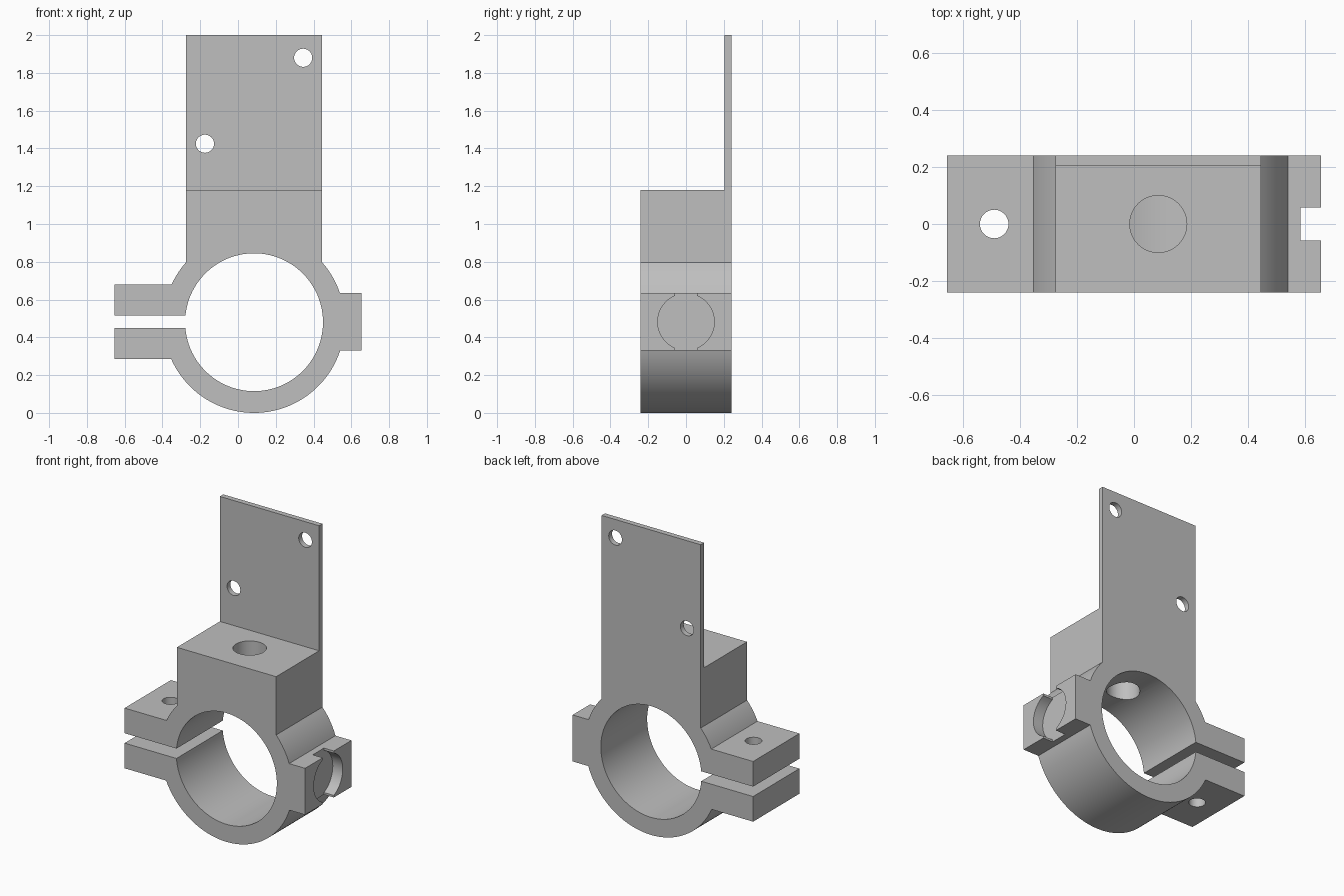
import bpy, bmesh
from math import asin, acos, pi, cos, sin, radians
from mathutils import Matrix, Vector

if "Cube" in bpy.data.objects:
    bpy.data.objects.remove(bpy.data.objects["Cube"])

CX, CZ = 0.085, 0.48          # ring centre
OUTER, BORE = 0.48, 0.365     # ring radii
HALF = 0.24                   # half depth of the clamp

grey = bpy.data.materials.new("plain grey")
grey.use_nodes = True
colour = (0.52, 0.52, 0.52, 1)
grey.diffuse_color = colour
grey.node_tree.nodes["Principled BSDF"].inputs["Base Color"].default_value = colour


def make_object(name, bm):
    bmesh.ops.recalc_face_normals(bm, faces=bm.faces)
    mesh = bpy.data.meshes.new(name)
    bm.to_mesh(mesh)
    bm.free()
    mesh.materials.append(grey)
    obj = bpy.data.objects.new(name, mesh)
    bpy.context.collection.objects.link(obj)
    return obj


def arc(radius, start, end, steps):
    angles = [start + (end - start) * i / steps for i in range(steps + 1)]
    return [(CX + radius * cos(a), CZ + radius * sin(a)) for a in angles]


def box(name, low, high):
    bm = bmesh.new()
    low, high = Vector(low), Vector(high)
    bmesh.ops.create_cube(bm, size=1, matrix=Matrix.Translation((low + high) / 2)
                          @ Matrix.Diagonal((*(high - low), 1)))
    return make_object(name, bm)


def rod(name, centre, radius, length, axis):
    turn = {"X": Matrix.Rotation(pi / 2, 4, "Y"), "Y": Matrix.Rotation(pi / 2, 4, "X"),
            "Z": Matrix.Identity(4)}[axis]
    bm = bmesh.new()
    bmesh.ops.create_cone(bm, cap_ends=True, segments=48, radius1=radius, radius2=radius,
                          depth=length, matrix=Matrix.Translation(centre) @ turn)
    return make_object(name, bm)


# Clamp outline: split ring with two ears, right boss and upright block
ear_x, boss_x, top = -0.655, 0.655, 2.0
ear_low, slot_low, slot_high, ear_high = 0.285, 0.45, 0.515, 0.68
boss_low, boss_high = 0.33, 0.635
block = 0.36


def height_angle(z, radius=OUTER):
    return asin((z - CZ) / radius)


outline = [(ear_x, slot_low), (ear_x, ear_low)]
outline += arc(OUTER, pi - height_angle(ear_low), 2 * pi + height_angle(boss_low), 60)
outline += [(boss_x, boss_low), (boss_x, boss_high)]
outline += arc(OUTER, height_angle(boss_high), acos(block / OUTER), 10)
outline += [(CX + block, top), (CX - block, top)]
outline += arc(OUTER, acos(-block / OUTER), pi - height_angle(ear_high), 10)
outline += [(ear_x, ear_high), (ear_x, slot_high)]
outline += arc(BORE, pi - height_angle(slot_high, BORE),
               -pi - height_angle(slot_low, BORE), 96)

bm = bmesh.new()
face = bm.faces.new([bm.verts.new((x, -HALF, z)) for x, z in outline])
extruded = bmesh.ops.extrude_face_region(bm, geom=[face])["geom"]
bmesh.ops.translate(bm, vec=(0, 2 * HALF, 0),
                    verts=[v for v in extruded if isinstance(v, bmesh.types.BMVert)])
clamp = make_object("clamp_bracket", bm)

# Cutters: plate step, screw holes, block hole, boss pocket and notch
cutters = [
    box("plate_step", (-1, -0.5, 1.18), (1, 0.205, 2.2)),
    rod("upper_plate_hole", (0.345, 0.22, 1.88), 0.048, 0.3, "Y"),
    rod("lower_plate_hole", (-0.175, 0.22, 1.425), 0.048, 0.3, "Y"),
    rod("block_hole", (CX, 0, 1.0), 0.1, 0.7, "Z"),
    rod("ear_hole", (-0.49, 0, CZ), 0.05, 0.8, "Z"),
    rod("boss_pocket", (0.683, 0, 0.482), 0.15, 0.2, "X"),
    box("boss_notch", (0.583, -0.058, 0.2), (0.8, 0.058, 0.8)),
]
bpy.ops.object.select_all(action="DESELECT")
bpy.context.view_layer.objects.active = clamp
clamp.select_set(True)
for cutter in cutters:
    cutter.hide_render = True
    modifier = clamp.modifiers.new(cutter.name, "BOOLEAN")
    modifier.operation = "DIFFERENCE"
    modifier.solver = "EXACT"
    modifier.object = cutter
    bpy.ops.object.modifier_apply(modifier=modifier.name)
    bpy.data.objects.remove(cutter)

bpy.ops.object.shade_smooth_by_angle(angle=radians(20))
